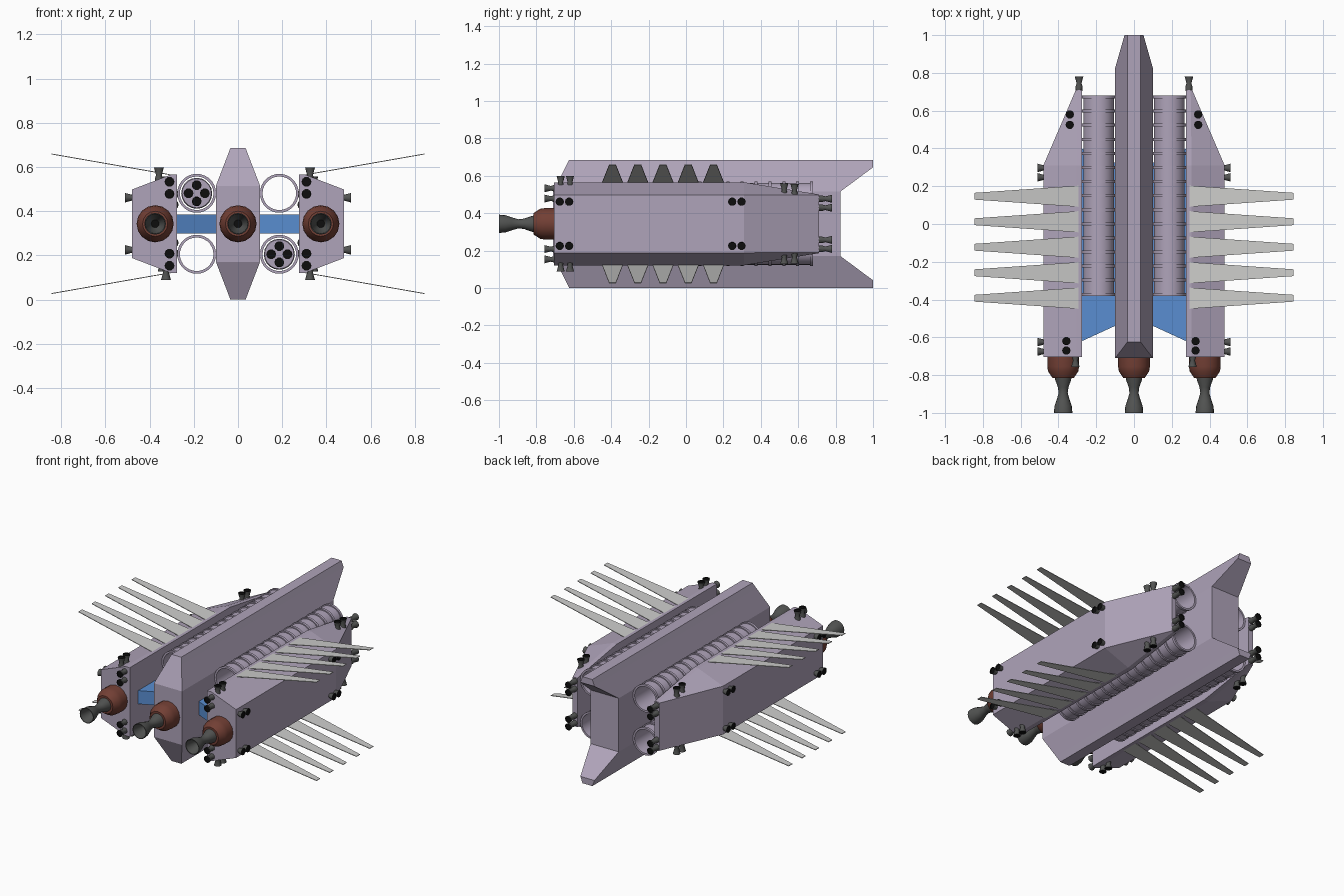
import bpy, bmesh, math
from mathutils import Vector

if "Cube" in bpy.data.objects:
    bpy.data.objects.remove(bpy.data.objects["Cube"])


def mat(name, r, g, b):
    m = bpy.data.materials.new(name)
    m.diffuse_color = (r, g, b, 1)
    m.use_nodes = True
    m.node_tree.nodes["Principled BSDF"].inputs["Base Color"].default_value = m.diffuse_color
    return m


LAV = mat("lavender_hull", .43, .37, .49)
BLUE = mat("blue_strut", .10, .27, .64)
RUST = mat("rust_brown", .17, .05, .035)
GREY = mat("dark_grey_metal", .085, .088, .085)
BLACK = mat("black", .004, .004, .004)
PALE = mat("pale_grey_fin", .60, .60, .59)
MID = 0.343                      # height of the symmetry plane


def add(name, me, loc=(0, 0, 0), direction=None):
    ob = bpy.data.objects.new(name, me)
    bpy.context.collection.objects.link(ob)
    ob.location = loc
    if direction is not None:
        ob.rotation_euler = Vector(direction).to_track_quat('Z', 'Y').to_euler()
    return ob


def loft(name, rings, mats, cap=(True, True), seg_mats=None, smooth=False):
    """Mesh skinned over a list of equal-length vertex rings."""
    bm = bmesh.new()
    vs = [[bm.verts.new(p) for p in r] for r in rings]
    n = len(rings[0])
    for i in range(len(vs) - 1):
        for k in range(n):
            a, b = k, (k + 1) % n
            f = bm.faces.new((vs[i][a], vs[i][b], vs[i + 1][b], vs[i + 1][a]))
            f.material_index = seg_mats[i] if seg_mats else 0
            f.smooth = smooth
    if cap[0]:
        bm.faces.new(vs[0][::-1])
    if cap[1]:
        bm.faces.new(vs[-1]).material_index = seg_mats[-1] if seg_mats else 0
    bmesh.ops.remove_doubles(bm, verts=bm.verts, dist=1e-5)
    bmesh.ops.recalc_face_normals(bm, faces=bm.faces)
    if smooth:
        for e in bm.edges:
            if len(e.link_faces) == 2 and e.calc_face_angle(0) > math.radians(35):
                e.smooth = False
    me = bpy.data.meshes.new(name)
    bm.to_mesh(me)
    bm.free()
    for m in mats:
        me.materials.append(m)
    return me


def lathe(name, profile, sides, mats, **kw):
    """Turned mesh; profile is (distance along z, radius)."""
    rings = [[(r * math.cos(2 * math.pi * k / sides), r * math.sin(2 * math.pi * k / sides), d)
              for k in range(sides)] for d, r in profile]
    return loft(name, rings, mats, smooth=True, **kw)


# central hull, stacked from bottom to top with forked far end
half = [(.685, .035, -.625, 1), (.645, .05, -.645, 1), (.515, .10, -.71, .825)]
rows = [(2 * MID - z, x, a, b) for z, x, a, b in half] + half[::-1]
add("central_hull", loft("central_hull", [
    [(-x, a, z), (x, a, z), (x, b, z), (-x, b, z)] for z, x, a, b in rows], [LAV]))

# shared meshes
engine_housing = lathe("engine_housing", [(-.02, .084), (.05, .084), (.075, .08), (.11, .057)],
                       16, [RUST])
engine_nozzle = lathe("engine_nozzle", [
    (.10, .045), (.12, .042), (.16, .028), (.19, .024), (.225, .034), (.26, .046), (.295, .049),
    (.295, .045), (.24, .034), (.20, .018)], 16, [GREY, BLACK],
    seg_mats=[0] * 9 + [1])
thruster = lathe("thruster", [(-.075, .018), (-.05, .018), (-.035, .013), (0, .0225),
                              (0, .0205), (-.006, .02)], 10, [GREY, BLACK],
                 seg_mats=[0, 0, 0, 0, 1])

# ribbed launch tube, open at both ends
L, N = 1.06, 15
prof = [(0, .076)]
for i in range(N):
    d = i * (L - .016) / (N - 1)
    prof += [(d, .081), (d, .088), (d + .016, .088), (d + .016, .081)]
prof += [(L, .076), (0, .076)]
tube = lathe("launch_tube", prof, 28, [LAV], cap=(False, False))
store = lathe("tube_payload", [(0, .066), (.012, .07), (.6, .07), (.72, .045), (.78, .01)],
              20, [LAV])

# tapered radiator fin: from hull edge out to tip, mirrored by signs
def fin(sx, sz):
    rings = []
    for x, z, w in [(.295, .220, .056), (.845, .316, .018)]:
        rings.append([(sx * x, s * w, MID + sz * (z + t))
                      for s, t in ((-1, -.002), (1, -.002), (1, .002), (-1, .002))])
    return loft("radiator_fin", rings, [PALE])


def engine(x):
    add("engine_housing", engine_housing, (x, -.705, MID), (0, -1, 0))
    add("engine_nozzle", engine_nozzle, (x, -.705, MID), (0, -1, 0))


engine(0)
for sx in (-1, 1):
    side = "right" if sx > 0 else "left"
    engine(sx * .375)

    # side hull, tapering inward at the far end
    def section(y, xi, xm, xo, zm, zo):
        return [(sx * x, y, MID + z) for x, z in
                ((xi, zm), (xm, zm), (xo, zo), (xo, -zo), (xm, -zm), (xi, -zm))]
    add(side + "_hull", loft("side_hull", [
        section(-.705, .275, .305, .48, .222, .155),
        section(.31, .275, .305, .48, .222, .155),
        section(.71, .275, .300, .308, .157, .153)], [LAV]))

    # blue strut joining the hulls
    strut = [(.09, -.535), (.28, -.622), (.28, .40), (.09, .32)]
    add(side + "_strut", loft("strut", [
        [(sx * x, y, z) for x, y in strut] for z in (.30, .386)], [BLUE]))

    for sz in (-1, 1):
        tz = MID + sz * .138
        add(side + "_launch_tube", tube, (sx * .187, -.38, tz), (0, 1, 0))

        # loaded tubes: one upper, one lower
        if sx * sz < 0:
            add("tube_payload", store, (sx * .187, -.32, tz), (0, 1, 0))
            for dx, dz in ((.037, 0), (-.037, 0), (0, .037), (0, -.037)):
                add("payload_thruster", thruster, (sx * .187 + dx, -.36, tz + dz), (0, -1, 0))

        # radiator fins
        me = fin(sx, sz)
        for i in range(5):
            add(side + "_radiator_fin", me, (0, .147 - .135 * i, 0))

        # manoeuvring thrusters, in pairs; location is the mouth
        for dz in (.135, .19):
            add("rear_thruster", thruster, (sx * .31, -.757, MID + sz * dz), (0, -1, 0))
        for dz in (.086, .134):
            add("far_thruster", thruster, (sx * .291, .78, MID + sz * dz), (0, 1, 0))
        for y in (-.675, -.625, .247, .297):
            add("side_thruster", thruster, (sx * .511, y, MID + sz * .118), (sx, 0, 0))
        rear_x = -.358 if (sx < 0 and sz > 0) else sx * .326
        for x, y, dz in ((rear_x, -.67, .255), (rear_x, -.62, .255),
                         (sx * .34, .525, .215), (sx * .34, .58, .212)):
            add("vertical_thruster", thruster, (x, y, MID + sz * dz), (0, 0, sz))
